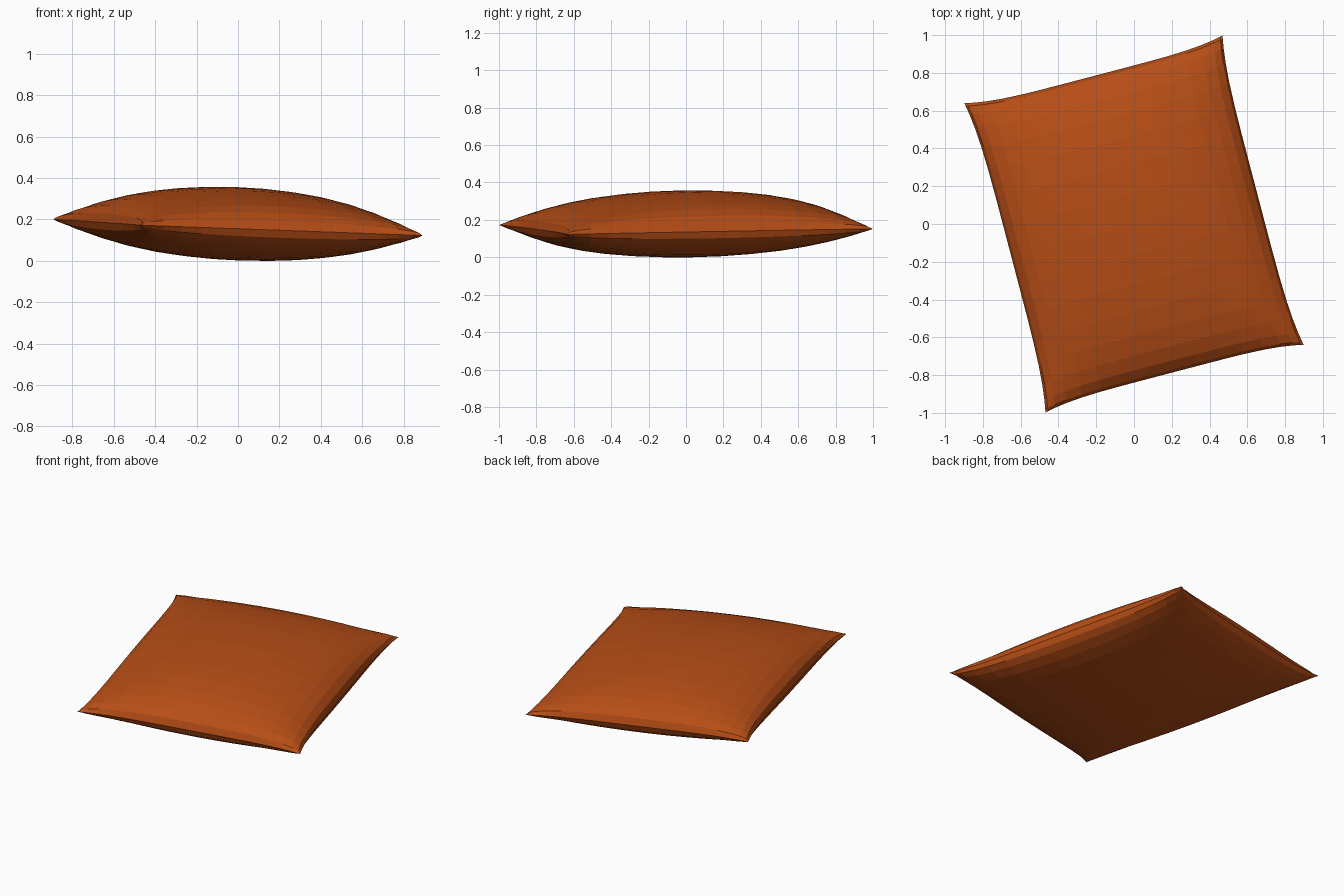
import bpy, bmesh, math
from mathutils import Matrix, Vector

if "Cube" in bpy.data.objects:
    bpy.data.objects.remove(bpy.data.objects["Cube"])

N = 16                        # panels along each side
HALF_U, HALF_V = 0.672, 0.812 # half sizes at the middle of the edges
EAR = 0.035                   # how far the corners flare out
UP, DOWN = 0.194, 0.160       # puff above and below the seam

bm = bmesh.new()

# Top and bottom cloth panels, denser towards the seam
for height in (UP, -DOWN):
    panel = bmesh.ops.create_grid(bm, x_segments=N, y_segments=N, size=1)["verts"]
    for v in panel:
        s = math.sin(v.co.x * math.pi / 2)
        t = math.sin(v.co.y * math.pi / 2)
        puff = max(0.0, (1 - s * s) * (1 - t * t))
        puff = puff ** 0.45 if puff > 1e-6 else 0.0
        v.co = Vector((s * (HALF_U + EAR * abs(t) ** 5),
                       t * (HALF_V + EAR * abs(s) ** 5),
                       height * puff))

# Sew the panels together along the seam
bmesh.ops.remove_doubles(bm, verts=bm.verts, dist=0.0005)
bmesh.ops.recalc_face_normals(bm, faces=bm.faces)

# Turn the cushion, tilt it slightly and rest it on the ground
bm.transform(Matrix.Rotation(math.radians(14.7), 4, 'Z'))
for v in bm.verts:
    v.co.z += -0.0385 * v.co.x + 0.008 * v.co.y
low = min(v.co.z for v in bm.verts)
bmesh.ops.translate(bm, verts=bm.verts, vec=(0, 0, -low))

mesh = bpy.data.meshes.new("cushion")
bm.to_mesh(mesh)
bm.free()
cushion = bpy.data.objects.new("cushion", mesh)
bpy.context.collection.objects.link(cushion)

# Rust orange cloth
cloth = bpy.data.materials.new("orange_cloth")
cloth.diffuse_color = (0.47, 0.075, 0.008, 1)
cloth.use_nodes = True
cloth.node_tree.nodes["Principled BSDF"].inputs["Base Color"].default_value = cloth.diffuse_color
mesh.materials.append(cloth)
